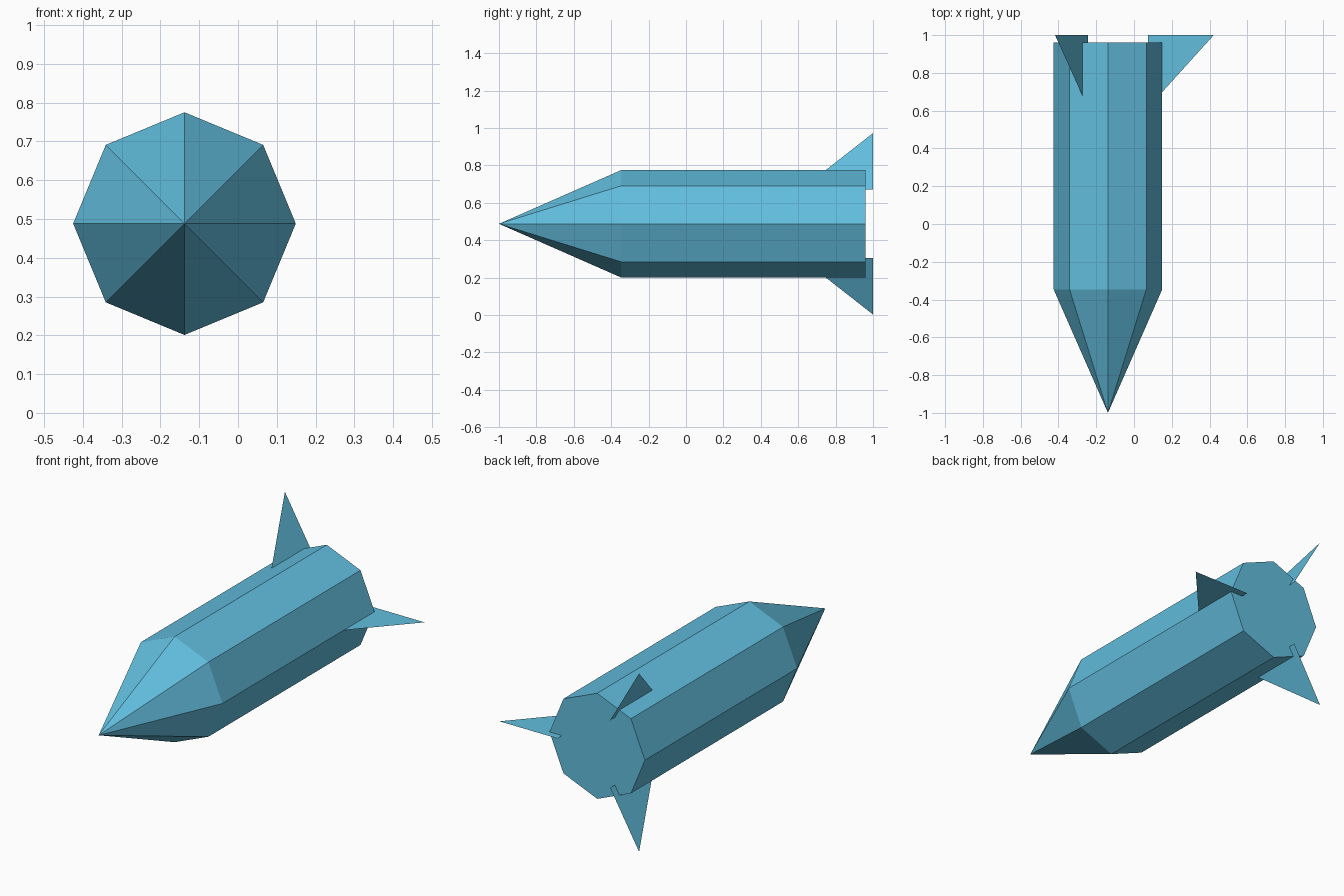
import bpy, bmesh, math
from mathutils import Vector

if "Cube" in bpy.data.objects:
    bpy.data.objects.remove(bpy.data.objects["Cube"])

CX, CZ = -0.138, 0.488      # axis of the body
R, SIDES = 0.287, 8
Y_TIP, Y_SHOULDER, Y_BACK = -1.0, -0.347, 0.96

blue = bpy.data.materials.new("sky blue")
blue.diffuse_color = (0.122, 0.515, 0.73, 1)
blue.use_nodes = True
blue.node_tree.nodes["Principled BSDF"].inputs["Base Color"].default_value = blue.diffuse_color


def radial(radius, angle, y):
    """Point at a radius and angle around the body axis."""
    return Vector((CX + radius * math.cos(angle), y, CZ + radius * math.sin(angle)))


def add_object(name, bm):
    mesh = bpy.data.meshes.new(name)
    bm.to_mesh(mesh)
    bm.free()
    mesh.materials.append(blue)
    obj = bpy.data.objects.new(name, mesh)
    bpy.context.collection.objects.link(obj)


# Body: eight-sided tube with a pointed nose and a flat back
bm = bmesh.new()
angles = [math.tau * i / SIDES for i in range(SIDES)]
front = [bm.verts.new(radial(R, a, Y_SHOULDER)) for a in angles]
back = [bm.verts.new(radial(R, a, Y_BACK)) for a in angles]
tip = bm.verts.new((CX, Y_TIP, CZ))
for i in range(SIDES):
    j = (i + 1) % SIDES
    bm.faces.new((front[i], front[j], back[j], back[i]))
    bm.faces.new((tip, front[j], front[i]))
bm.faces.new(back)
bmesh.ops.recalc_face_normals(bm, faces=bm.faces)
add_object("rocket_body", bm)

# Fins: three thin triangles spaced evenly around the tail
for n, name in enumerate(("side_fin", "upper_fin", "lower_fin")):
    bm = bmesh.new()
    a = math.tau * n / 3
    profile = [(0.212, 0.615), (0.212, 1.0), (0.56, 1.0)]
    bm.faces.new([bm.verts.new(radial(r, a, y)) for r, y in profile])
    add_object(name, bm)
